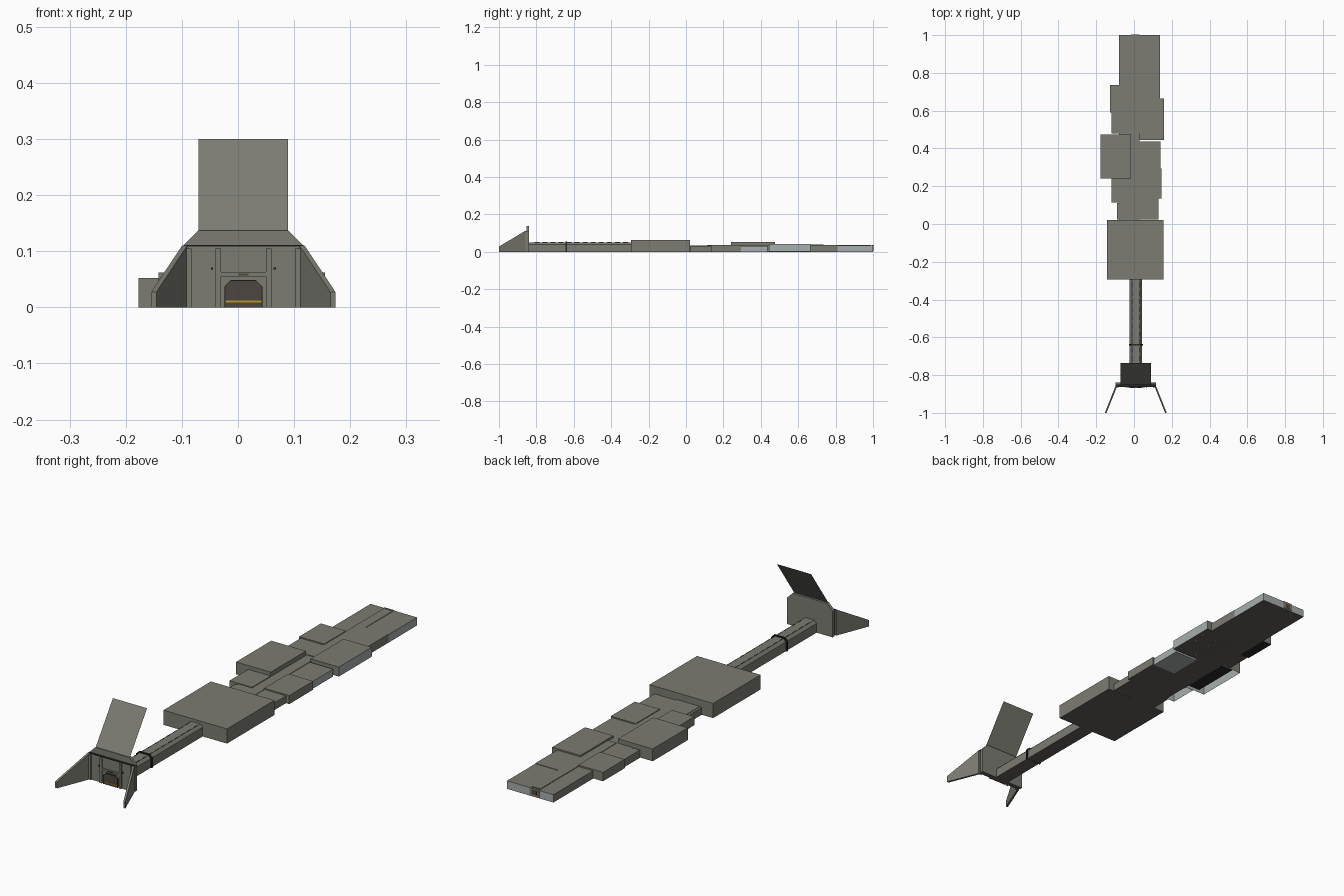
import bpy, bmesh, random
from mathutils import Vector

if "Cube" in bpy.data.objects:
    bpy.data.objects.remove(bpy.data.objects["Cube"])

MID = 0.0095  # centre line of the front assembly
random.seed(4)


def material(name, r, g, b):
    m = bpy.data.materials.new(name)
    m.use_nodes = True
    m.diffuse_color = (r, g, b, 1)
    m.node_tree.nodes["Principled BSDF"].inputs["Base Color"].default_value = (r, g, b, 1)
    return m


GREY = material("warm grey", .2, .2, .17)
UNDER = material("underside brown", .125, .108, .1)
PALE = material("pale grey", .39, .42, .42)
DARK = material("near black", .02, .02, .02)
BROWN = material("dark brown grey", .075, .062, .055)
ORANGE = material("orange", .5, .3, .02)


def finish(name, bm, mat, pale=None):
    """Grey parts get a brown underside; faces meeting the pale rule turn pale."""
    bmesh.ops.recalc_face_normals(bm, faces=bm.faces)
    bm.normal_update()
    me = bpy.data.meshes.new(name)
    me.materials.append(mat)
    if mat is GREY:
        me.materials.append(UNDER)
        me.materials.append(PALE)
        for f in bm.faces:
            if pale and pale(f.normal):
                f.material_index = 2
            elif f.normal.z < -.9:
                f.material_index = 1
    bm.to_mesh(me)
    bm.free()
    bpy.context.collection.objects.link(bpy.data.objects.new(name, me))


def box(name, x, y, z, mat=GREY, pale=None, hollow=False):
    bm = bmesh.new()
    bmesh.ops.create_cube(bm, size=1)
    for v in bm.verts:
        v.co = Vector([(r[0] + r[1]) / 2 + c * (r[1] - r[0]) for r, c in zip((x, y, z), v.co)])
    bm.normal_update()
    if hollow:
        bmesh.ops.delete(bm, geom=[f for f in bm.faces if f.normal.z < -.5], context='FACES_ONLY')
    finish(name, bm, mat, pale)


def extrude(name, points, offset, mat=GREY):
    """Flat outline pushed along an offset."""
    bm = bmesh.new()
    f = bm.faces.new([bm.verts.new(p) for p in points])
    new = bmesh.ops.extrude_face_region(bm, geom=[f])["geom"]
    bmesh.ops.translate(bm, vec=offset, verts=[v for v in new if isinstance(v, bmesh.types.BMVert)])
    finish(name, bm, mat)


def prism(name, profile, y0, y1, mat=GREY):
    """Extrude an x-z outline, given relative to MID, along y."""
    extrude(name, [(MID + x, y0, z) for x, z in profile], (0, y1 - y0, 0), mat)


def arch(w, h, c):
    """Outline with a flat base and chamfered top corners."""
    return [(-w, 0), (w, 0), (w, h - c), (w - c, h), (-w + c, h), (-w, h - c)]


def left_wall(n):
    return n.x > .5


def below_top(n):
    return n.z < .5


def outer_end(n):
    return n.x > .5 or n.y > .5


# Rear spine and stepped modules
box("spine", (-.08, .03), (.02, 1), (0, .033), pale=lambda n: n.y > .5)
box("spine_cap", (-.012, .03), (.48, .99), (.033, .036))
box("left_end_module", (.028, .137), (.811, 1), (0, .034), pale=outer_end)
box("left_rear_module", (.028, .137), (.665, .811), (0, .036))
box("left_wide_module", (.028, .16), (.445, .665), (.002, .042), pale=left_wall)
box("left_low_module", (.028, .139), (.295, .437), (0, .031), pale=below_top)
box("left_middle_module", (.028, .145), (.135, .295), (0, .036))
box("left_front_module", (.028, .13), (.025, .135), (0, .031))
box("right_middle_module", (-.12, -.01), (.48, .59), (.001, .034))
box("right_inner_module", (-.09, -.01), (.025, .11), (.001, .031))
box("right_rear_module", (-.127, -.01), (.59, .735), (.002, .039))
box("right_rear_underplate", (-.125, -.08), (.592, .733), (0, .002), DARK)

# Open-bottomed modules with pale linings and a dark core
for label, x, y, h in (("tall", -.177, (.24, .475), .052), ("front", -.12, (.115, .24), .036)):
    box(f"right_{label}_module", (x, -.015), y, (0, h), hollow=True)
    box(f"right_{label}_lining", (x + .002, -.02), (y[0] + .002, y[1] - .002), (0, h - .002), PALE, hollow=True)
box("right_tall_core", (-.14, -.03), (.255, .465), (.002, .045), DARK)

# Small pale fittings scattered under the wide module
for i in range(16):
    x, y, w = random.uniform(.04, .15), random.uniform(.455, .65), random.uniform(.002, .005)
    box(f"underside_fitting_{i + 1}", (x - w, x + w), (y - .002, y + .002), (0, .002), PALE)

# Small fitting on the rear end
box("rear_port", (-.015, .03), (.994, 1.002), (.004, .035))
box("rear_port_opening", (-.004, .018), (1, 1.003), (.01, .027), BROWN)
box("rear_port_sill", (-.004, .018), (1, 1.004), (.011, .013), ORANGE)

# Main block and boom
box("main_block", (-.142, .155), (-.295, .022), (0, .062))
prism("boom", arch(.032, .05, .011), -.855, -.29)
prism("boom_collar", arch(.037, .054, .012), -.643, -.635, DARK)
for s in (-1, 1):
    for i in range(12):
        y, x = -.81 + i * .043, MID + s * .019
        box(f"boom_slot_{s}_{i}", (x - .001, x + .001), (y, y + .026), (.049, .051), DARK)

# Front bulkhead, with its sloping top lip
prism("bulkhead", [(-.107, 0), (.107, 0), (.107, .11), (.08, .137), (-.08, .137), (-.107, .11)], -.853, -.84)
prism("front_frame", [(-.1, 0), (.1, 0), (.1, .108), (-.1, .108)], -.86, -.853)
box("top_edge_strip", (MID - .107, MID + .107), (-.862, -.852), (.1085, .111), DARK)

# Mirrored ribs, pins, door jambs and swept side plates
for s, label in ((1, "left"), (-1, "right")):
    for i, d in enumerate((.045, .097)):
        c = MID + s * d
        box(f"{label}_rib_{i + 1}", (c - .005, c + .005), (-.866, -.858), (0, .105))
    c = MID + s * .056
    box(f"{label}_pin", (c - .002, c + .002), (-.866, -.858), (.067, .071), DARK)
    c = MID + s * .033
    box(f"{label}_door_jamb", (c - .001, c + .001), (-.867, -.862), (0, .037), DARK)
    outline = [(.109, -.862, 0), (.164, -1, 0), (.164, -1, .027), (.161, -.993, .032), (.109, -.862, .11)]
    extrude(f"{label}_side_plate", [(MID + s * x, y, z) for x, y, z in outline], (-s * .009, 0, 0))

# Cross rail and dark doorway with its orange sill
box("cross_rail", (MID - .05, MID + .05), (-.865, -.858), (.055, .063))
box("cross_rail_latch", (MID - .009, MID + .009), (-.867, -.864), (.057, .06), BROWN)
prism("doorway", arch(.033, .049, .011), -.865, -.858, BROWN)
box("door_lintel", (MID - .022, MID + .022), (-.867, -.864), (.0465, .049), DARK)
box("door_sill", (MID - .032, MID + .032), (-.867, -.864), (.009, .012), ORANGE)

# Thin raised panel leaning backwards
bm = bmesh.new()
bm.faces.new([bm.verts.new((MID + x, y, z)) for x, y, z in
              ((-.08, -.85, .136), (.08, -.85, .136), (.08, -.735, .3), (-.08, -.735, .3))])
finish("raised_panel", bm, GREY)
